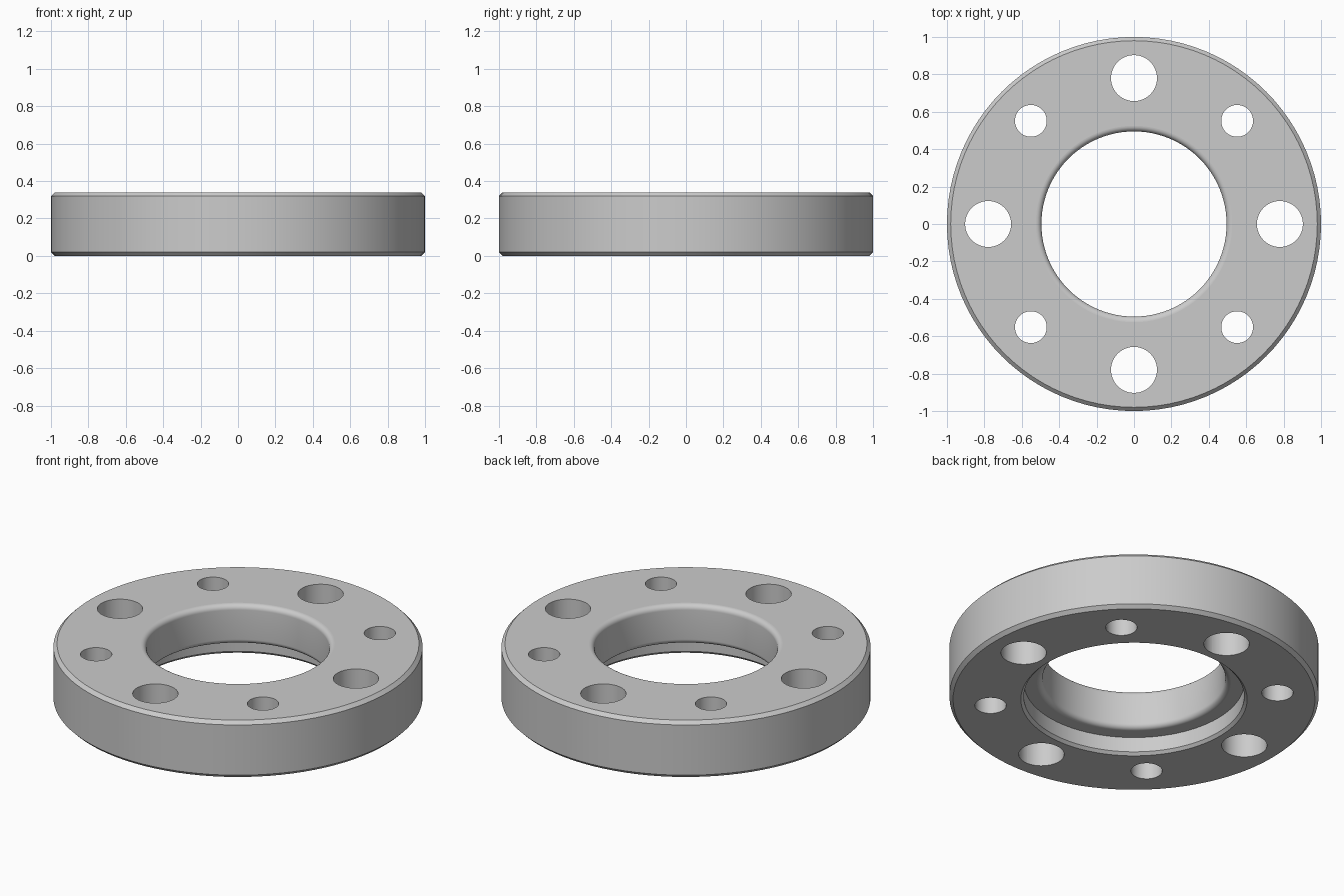
import bpy, bmesh, math
from mathutils import Matrix, Vector

if "Cube" in bpy.data.objects:
    bpy.data.objects.remove(bpy.data.objects["Cube"])

H, R = 0.34, 1.0                       # ring height and outer radius
BORE, FILLET, CH = 0.495, 0.03, 0.02   # bore radius, bore rounding, outer chamfer
RECESS_R, RECESS_Z, RECESS_CH = 0.597, 0.105, 0.016
SEGMENTS = 96

steel = bpy.data.materials.new("steel_grey")
steel.diffuse_color = (0.6, 0.6, 0.6, 1)
steel.use_nodes = True
steel.node_tree.nodes["Principled BSDF"].inputs["Base Color"].default_value = steel.diffuse_color


def arc(cx, cz, r, a0, a1, n=8):
    return [(cx + r * math.cos(math.radians(a0 + (a1 - a0) * i / n)),
             cz + r * math.sin(math.radians(a0 + (a1 - a0) * i / n))) for i in range(n + 1)]


# Ring cross-section: chamfered rim, rounded bore, recess underneath
profile = [(R - CH, 0), (R, CH), (R, H - CH), (R - CH, H)]
profile += arc(BORE + FILLET, H - FILLET, FILLET, 90, 180)
profile += arc(BORE + FILLET, RECESS_Z + FILLET, FILLET, 180, 270)
profile += [(RECESS_R, RECESS_Z), (RECESS_R, RECESS_CH), (RECESS_R + RECESS_CH, 0)]

bm = bmesh.new()
loops = []
for s in range(SEGMENTS):
    a = 2 * math.pi * s / SEGMENTS
    loops.append([bm.verts.new((r * math.cos(a), r * math.sin(a), z)) for r, z in profile])
n = len(profile)
for s in range(SEGMENTS):
    p, q = loops[s], loops[(s + 1) % SEGMENTS]
    for i in range(n):
        j = (i + 1) % n
        bm.faces.new((p[i], q[i], q[j], p[j]))
bmesh.ops.recalc_face_normals(bm, faces=bm.faces)
mesh = bpy.data.meshes.new("flange_ring")
bm.to_mesh(mesh)
bm.free()
mesh.materials.append(steel)
ring = bpy.data.objects.new("flange_ring", mesh)
bpy.context.collection.objects.link(ring)

# Bolt holes: four large on the axes, four small on the diagonals
bm = bmesh.new()
for k in range(8):
    a = k * math.pi / 4
    rad = 0.123 if k % 2 == 0 else 0.085
    spot = Vector((0.78 * math.cos(a), 0.78 * math.sin(a), H / 2))
    bmesh.ops.create_cone(bm, cap_ends=True, segments=48, radius1=rad, radius2=rad,
                          depth=H + 0.2, matrix=Matrix.Translation(spot))
cut_mesh = bpy.data.meshes.new("bolt_hole_cutter")
bm.to_mesh(cut_mesh)
bm.free()
cut_mesh.materials.append(steel)
cutter = bpy.data.objects.new("bolt_hole_cutter", cut_mesh)
cutter.hide_render = True
bpy.context.collection.objects.link(cutter)

mod = ring.modifiers.new("bolt_holes", 'BOOLEAN')
mod.operation = 'DIFFERENCE'
mod.solver = 'EXACT'
mod.object = cutter
bpy.context.view_layer.objects.active = ring
ring.select_set(True)
bpy.ops.object.modifier_apply(modifier=mod.name)
bpy.data.objects.remove(cutter)

# Smooth curved walls, keep chamfer edges crisp and level faces flat
bpy.ops.object.shade_smooth_by_angle(angle=math.radians(30))
for f in ring.data.polygons:
    if abs(f.normal.z) > 0.9999:
        f.use_smooth = False
